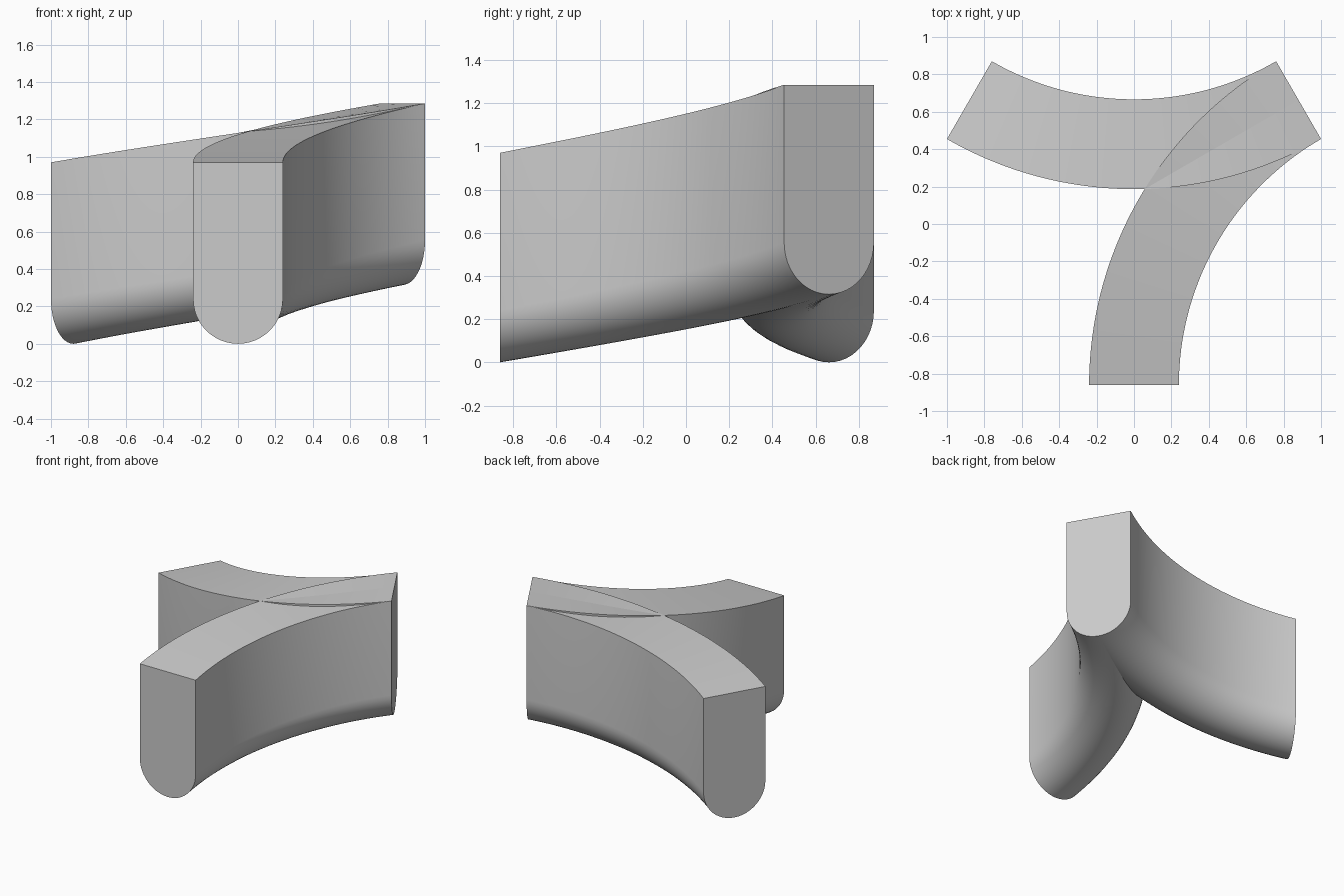
import bpy, bmesh, math

if "Cube" in bpy.data.objects:
    bpy.data.objects.remove(bpy.data.objects["Cube"], do_unlink=True)

HALF = 0.24       # half width of the channel
HEIGHT = 0.97     # height of the section
RADIUS = 1.76     # plan radius of each bend
RISE = 0.315      # climb from the low end to the shared high end
STEPS = 48
ROUND = 24

grey = bpy.data.materials.new("light grey")
grey.use_nodes = True
colour = (0.6, 0.6, 0.6, 1)
grey.diffuse_color = colour
grey.node_tree.nodes["Principled BSDF"].inputs["Base Color"].default_value = colour

# U-shaped section: flat top, straight sides, half-round bottom
section = [(-HALF, HEIGHT)]
for i in range(ROUND + 1):
    a = math.pi + math.pi * i / ROUND
    section.append((HALF * math.cos(a), HALF + HALF * math.sin(a)))
section.append((HALF, HEIGHT))


def curved_arm(name, centre, low_angle, high_angle, cap_high):
    """Sweep the section round an arc while it climbs steadily."""
    bm = bmesh.new()
    rings = []
    for s in range(STEPS + 1):
        t = s / STEPS
        a = math.radians(low_angle + (high_angle - low_angle) * t)
        rings.append([bm.verts.new((centre[0] + (RADIUS + u) * math.cos(a),
                                    centre[1] + (RADIUS + u) * math.sin(a),
                                    v + RISE * t)) for u, v in section])
    n = len(section)
    for r, q in zip(rings, rings[1:]):
        for i in range(n):
            j = (i + 1) % n
            bm.faces.new((r[i], r[j], q[j], q[i]))
    bm.faces.new(rings[0])
    high_cap = bm.faces.new(rings[-1])
    bmesh.ops.recalc_face_normals(bm, faces=bm.faces)
    if not cap_high:
        bm.faces.remove(high_cap)
    mesh = bpy.data.meshes.new(name)
    bm.to_mesh(mesh)
    bm.free()
    mesh.materials.append(grey)
    obj = bpy.data.objects.new(name, mesh)
    bpy.context.collection.objects.link(obj)
    bpy.ops.object.select_all(action="DESELECT")
    obj.select_set(True)
    bpy.context.view_layer.objects.active = obj
    bpy.ops.object.shade_smooth_by_angle(angle=math.radians(30))


# Both arms meet at the same high end, which needs only one cap
reach = RADIUS * math.sin(math.radians(60))
front_y = -0.862
end_y = front_y + reach
curved_arm("front_arm", (RADIUS, front_y), 180, 120, True)
curved_arm("rear_arm", (0, end_y + reach), 240, 300, False)
